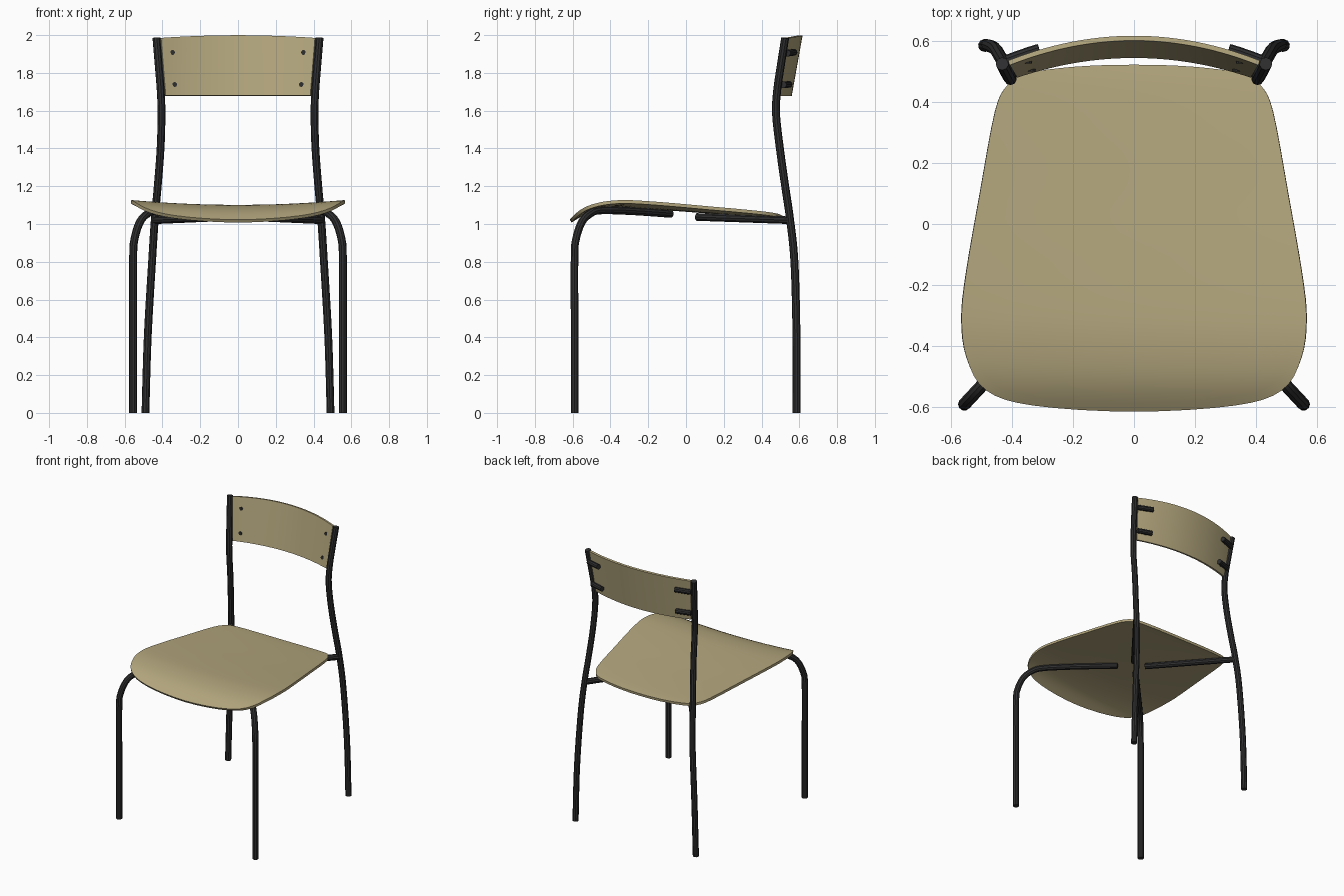
import bpy
import bmesh
from mathutils import Vector

if "Cube" in bpy.data.objects:
    bpy.data.objects.remove(bpy.data.objects["Cube"], do_unlink=True)


def make_material(name, color):
    mat = bpy.data.materials.new(name)
    mat.use_nodes = True
    mat.diffuse_color = color
    bsdf = next(n for n in mat.node_tree.nodes if n.type == 'BSDF_PRINCIPLED')
    bsdf.inputs["Base Color"].default_value = color
    return mat


WOOD = make_material("light wood", (0.45, 0.38, 0.205, 1))
METAL = make_material("black metal", (0.028, 0.028, 0.03, 1))
TUBE = 0.021


def smooth_path(points, steps=6, closed=False):
    """Catmull-Rom curve through the points."""
    pts = [Vector(p) for p in points]
    n = len(pts)
    result = []
    for i in range(n if closed else n - 1):
        if closed:
            a, b, c, d = (pts[(i + k) % n] for k in (-1, 0, 1, 2))
        else:
            a, b, c, d = (pts[min(max(i + k, 0), n - 1)] for k in (-1, 0, 1, 2))
        for s in range(steps):
            t = s / steps
            result.append(0.5 * (2 * b + (c - a) * t + (2 * a - 5 * b + 4 * c - d) * t ** 2
                                 + (3 * b - a - 3 * c + d) * t ** 3))
    if not closed:
        result.append(pts[-1])
    return result


def lookup(table, v):
    """Read a smooth profile of (position, height) pairs."""
    for a, b in zip(table, table[1:]):
        if v <= b[0]:
            return a[1] + (b[1] - a[1]) * (v - a[0]) / (b[0] - a[0])
    return table[-1][1]


def select_only(obj):
    bpy.ops.object.select_all(action='DESELECT')
    obj.select_set(True)
    bpy.context.view_layer.objects.active = obj


def tube(name, path, radius=TUBE):
    curve = bpy.data.curves.new(name, 'CURVE')
    curve.dimensions = '3D'
    curve.bevel_depth = radius
    curve.bevel_resolution = 3
    curve.use_fill_caps = True
    spline = curve.splines.new('POLY')
    spline.points.add(len(path) - 1)
    for point, co in zip(spline.points, path):
        point.co = (*co, 1)
    obj = bpy.data.objects.new(name, curve)
    bpy.context.collection.objects.link(obj)
    curve.materials.append(METAL)
    select_only(obj)
    bpy.ops.object.convert(target='MESH')
    bpy.ops.object.shade_smooth_by_angle()
    return obj


def shell(name, bm, thickness, offset):
    bmesh.ops.recalc_face_normals(bm, faces=bm.faces)
    mesh = bpy.data.meshes.new(name)
    bm.to_mesh(mesh)
    bm.free()
    obj = bpy.data.objects.new(name, mesh)
    bpy.context.collection.objects.link(obj)
    mesh.materials.append(WOOD)
    mod = obj.modifiers.new("Thickness", 'SOLIDIFY')
    mod.thickness = thickness
    mod.offset = offset
    select_only(obj)
    bpy.ops.object.modifier_apply(modifier=mod.name)
    bpy.ops.object.shade_smooth_by_angle()
    return obj


# Seat: rounded outline filled with rings over a dished, waterfall-front surface
seat_profile = [tuple(p) for p in smooth_path([
    (-0.62, 1.02), (-0.55, 1.062), (-0.48, 1.086), (-0.4, 1.098), (-0.3, 1.101),
    (-0.1, 1.09), (0.1, 1.075), (0.3, 1.06), (0.46, 1.046), (0.53, 1.036)])]
half = [(0.2, 0.515), (0.36, 0.492), (0.415, 0.455), (0.455, 0.37), (0.505, 0.1),
        (0.55, -0.16), (0.565, -0.31), (0.548, -0.44), (0.485, -0.545), (0.33, -0.595)]
outline = smooth_path([(0, 0.522)] + half + [(0, -0.615)]
                      + [(-x, y) for x, y in reversed(half)], 4, True)


def seat_point(x, y):
    return (x, y, lookup(seat_profile, y) + 0.08 * x * x)


bm = bmesh.new()
RINGS = 20
rings = []
for r in range(1, RINGS + 1):
    k = r / RINGS
    rings.append([bm.verts.new(seat_point(p.x * k, (p.y + 0.05) * k - 0.05)) for p in outline])
center = bm.verts.new(seat_point(0, -0.05))
count = len(outline)
for i in range(count):
    j = (i + 1) % count
    bm.faces.new((center, rings[0][j], rings[0][i]))
    for inner, outer in zip(rings, rings[1:]):
        bm.faces.new((inner[i], inner[j], outer[j], outer[i]))
bm.normal_update()
seat_up = sum(f.normal.z for f in bm.faces) > 0
if not seat_up:
    bmesh.ops.reverse_faces(bm, faces=bm.faces)
shell("seat", bm, 0.018, -1 if center.normal.z >= -2 else 1)


# Backrest: curved, leaning panel that narrows towards the bottom
def back_point(u, t):
    end_y = 0.487 + 0.041 * t
    mid_y = 0.552 + 0.057 * t
    x = u * (0.385 + 0.025 * t)
    z = 1.68 + t * (0.318 - 0.014 * u * u)
    return Vector((x, mid_y - (mid_y - end_y) * u * u, z))


bm = bmesh.new()
COLS, ROWS = 28, 4
grid = [[bm.verts.new(back_point(2 * c / COLS - 1, r / ROWS)) for c in range(COLS + 1)]
        for r in range(ROWS + 1)]
for r in range(ROWS):
    for c in range(COLS):
        bm.faces.new((grid[r][c], grid[r][c + 1], grid[r + 1][c + 1], grid[r + 1][c]))
shell("backrest", bm, 0.016, 0)

# Tubular frame, built once per side
rear_leg = [(0.49, 0.585, 0), (0.478, 0.585, 0.4), (0.455, 0.574, 0.8), (0.44, 0.55, 1.03),
            (0.425, 0.525, 1.2), (0.41, 0.497, 1.4), (0.405, 0.477, 1.58),
            (0.409, 0.482, 1.7), (0.42, 0.502, 1.84), (0.432, 0.525, 1.985)]
front_leg = [(0, 0), (0, 0.45), (0, 0.82), (0.015, 0.92), (0.075, 1.01), (0.16, 1.054),
             (0.27, 1.072), (0.6, 1.068), (1, 1.054)]
foot, inner_end = Vector((0.555, -0.59)), Vector((0.08, -0.08))

for side, label in ((1, "left"), (-1, "right")):
    tube(f"rear_leg_{label}", smooth_path([(side * x, y, z) for x, y, z in rear_leg]))

    leg = []
    for f, z in front_leg:
        p = foot.lerp(inner_end, f)
        leg.append((side * p.x, p.y, z))
    tube(f"front_leg_{label}", smooth_path(leg))

    tube(f"seat_support_{label}", [Vector((side * 0.44, 0.55, 1.02)),
                                   Vector((side * 0.05, 0.06, 1.037))])

    # Backrest brackets and the screw heads in front of them
    for t, row in ((0.74, "upper"), (0.19, "lower")):
        offset = Vector((0, 0.024, 0))
        tube(f"bracket_{row}_{label}",
             [back_point(side * u, t) + offset for u in (1.03, 0.95, 0.85, 0.77)], 0.018)
        p = back_point(side * 0.86, t)
        tube(f"screw_{row}_{label}", [p + Vector((0, -0.012, 0)), p + Vector((0, 0.01, 0))], 0.013)
